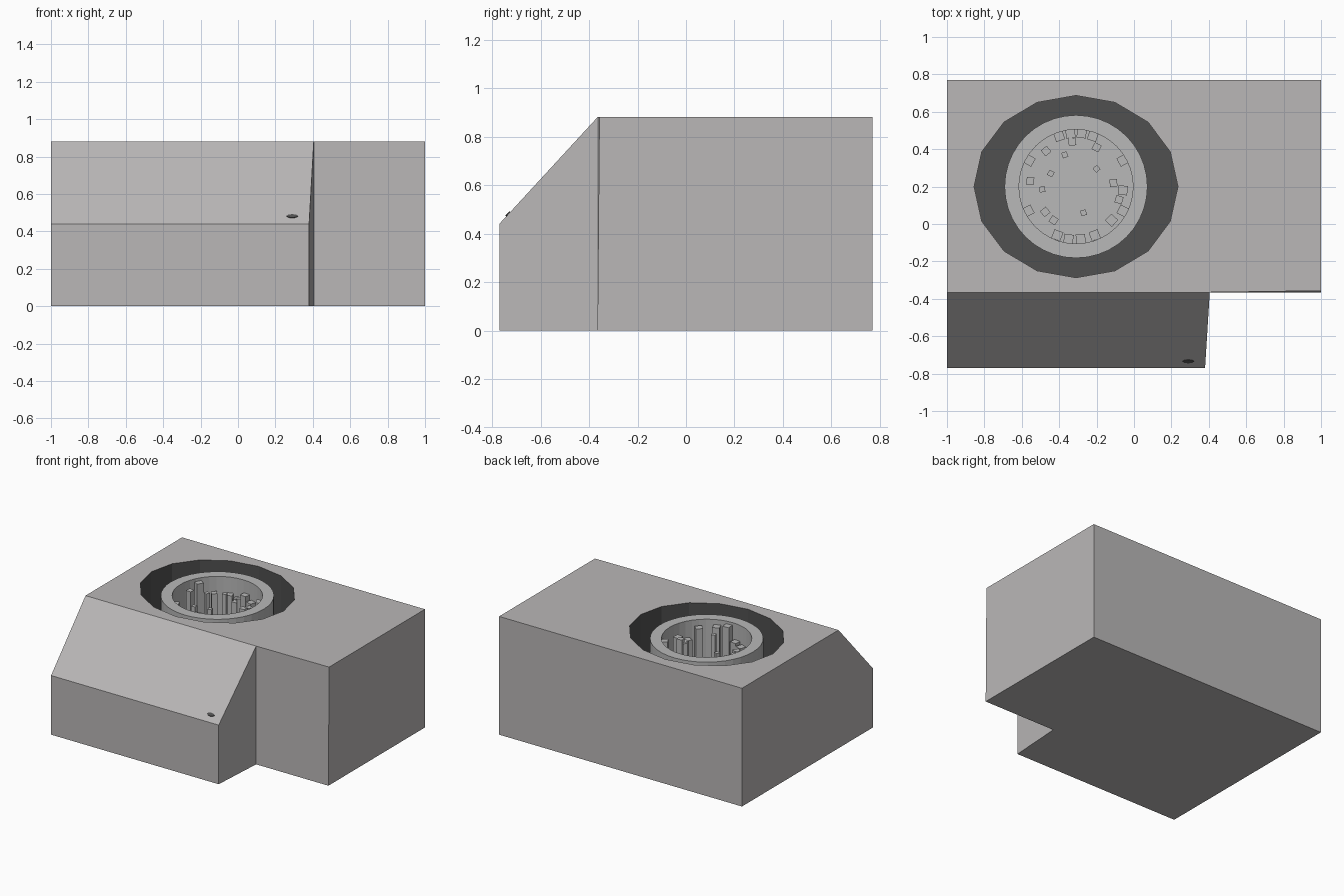
import bpy, bmesh, math, random
from mathutils import Matrix, Vector

if "Cube" in bpy.data.objects:
    bpy.data.objects.remove(bpy.data.objects["Cube"])

random.seed(4)
CX, CY = -0.31, 0.20      # centre of the round well
PIT_Z, RIM_Z = 0.42, 0.85


def material(name, rgb):
    m = bpy.data.materials.new(name)
    m.diffuse_color = (*rgb, 1)
    m.use_nodes = True
    m.node_tree.nodes["Principled BSDF"].inputs["Base Color"].default_value = m.diffuse_color
    return m


GREY = material("warm grey", (0.49, 0.475, 0.475))
PALE = material("neutral grey", (0.48, 0.48, 0.48))
DARK = material("dark grey", (0.08, 0.08, 0.08))


def make(name, bm, *mats):
    bmesh.ops.recalc_face_normals(bm, faces=bm.faces)
    me = bpy.data.meshes.new(name)
    bm.to_mesh(me)
    bm.free()
    for m in mats:
        me.materials.append(m)
    ob = bpy.data.objects.new(name, me)
    bpy.context.collection.objects.link(ob)
    return ob


def ring(bm, n, rx, ry, z):
    return [bm.verts.new((CX + rx * math.cos(2 * math.pi * i / n),
                          CY + ry * math.sin(2 * math.pi * i / n), z)) for i in range(n)]


def bridge(bm, a, b):
    for i in range(len(a)):
        j = (i + 1) % len(a)
        bm.faces.new((a[i], a[j], b[j], b[i]))


# Body: stepped block with a sloped front section
bm = bmesh.new()
plan = [(-1, -.77), (.38, -.77), (.405, -.365), (1, -.365), (1, .77), (-1, .77)]
tops = [.44, .44, .88, .88, .88, .88]
lo = [bm.verts.new((x, y, 0)) for x, y in plan]
hi = [bm.verts.new((x, y, z)) for (x, y), z in zip(plan, tops)]
hi[3].co.y += .008
ridge = bm.verts.new((-1, -.365, .88))
bm.faces.new(lo)
bm.faces.new([ridge] + hi[2:])
bm.faces.new((hi[0], hi[1], hi[2], ridge))
for i in range(5):
    bm.faces.new((lo[i], lo[i + 1], hi[i + 1], hi[i]))
bm.faces.new((lo[5], lo[0], hi[0], ridge, hi[5]))
body = make("body", bm, GREY, DARK)

# Well cut into the top with a 16-sided oval cutter
bm = bmesh.new()
a, b = ring(bm, 16, .545, .487, PIT_Z), ring(bm, 16, .545, .487, 1.1)
bridge(bm, a, b)
bm.faces.new(a)
bm.faces.new(b)
cutter = make("well_cutter", bm, DARK)
cutter.hide_render = True
mod = body.modifiers.new("well", "BOOLEAN")
mod.operation, mod.solver, mod.object = "DIFFERENCE", "EXACT", cutter
bpy.context.view_layer.objects.active = body
bpy.ops.object.modifier_apply(modifier="well")
bpy.data.objects.remove(cutter)

# Dark lining: every face inside the well
for p in body.data.polygons:
    c = p.center
    inside = ((c.x - CX) / .56) ** 2 + ((c.y - CY) / .5) ** 2 < 1
    p.material_index = 1 if inside and .2 < c.z < .87 else 0

# Round cup standing in the well
bm = bmesh.new()
loops = [ring(bm, 40, r, r, z) for r, z in
         ((.382, PIT_Z), (.382, RIM_Z), (.305, RIM_Z), (.305, PIT_Z + .04))]
for a, b in zip(loops, loops[1:]):
    bridge(bm, a, b)
bm.faces.new(loops[0])
bm.faces.new(loops[-1])
make("round_cup", bm, PALE)

# Upright pins inside the cup
pins = [(-.40, .47), (-.34, .485), (-.28, .485), (-.22, .47), (-.33, .44), (-.47, .39),
        (-.56, .34), (-.555, .23), (-.445, .27), (-.49, .185), (-.565, .07), (-.475, .065),
        (-.43, .02), (-.41, -.06), (-.35, -.08), (-.285, -.08), (-.27, .06), (-.21, -.06),
        (-.12, .02), (-.06, .07), (-.08, .13), (-.06, .18), (-.11, .22), (-.06, .34),
        (-.20, .295), (-.20, .41), (-.37, .37)]
bm = bmesh.new()
for x, y in pins:
    r = math.hypot(x - CX, y - CY)
    s = .05 if r > .25 else .04 if r > .2 else .03
    top = random.uniform(.70, .84)
    turn = math.atan2(y - CY, x - CX)
    h = top - PIT_Z - .03
    mat = (Matrix.Translation((x, y, top - h / 2)) @ Matrix.Rotation(turn, 4, "Z")
           @ Matrix.Diagonal((s, s, h, 1)))
    bmesh.ops.create_cube(bm, size=1, matrix=mat)
make("cup_pins", bm, PALE)

# Small dark stud on the slope
slope = math.atan2(.44, .405)
normal = Vector((0, -math.sin(slope), math.cos(slope)))
bm = bmesh.new()
bmesh.ops.create_cone(bm, cap_ends=True, segments=8, radius1=.5, radius2=.5, depth=1,
                      matrix=Matrix.Translation(Vector((.29, -.733, .48)) + normal * .001)
                      @ Matrix.Rotation(slope, 4, "X") @ Matrix.Diagonal((.06, .025, .008, 1)))
make("slope_stud", bm, DARK)
